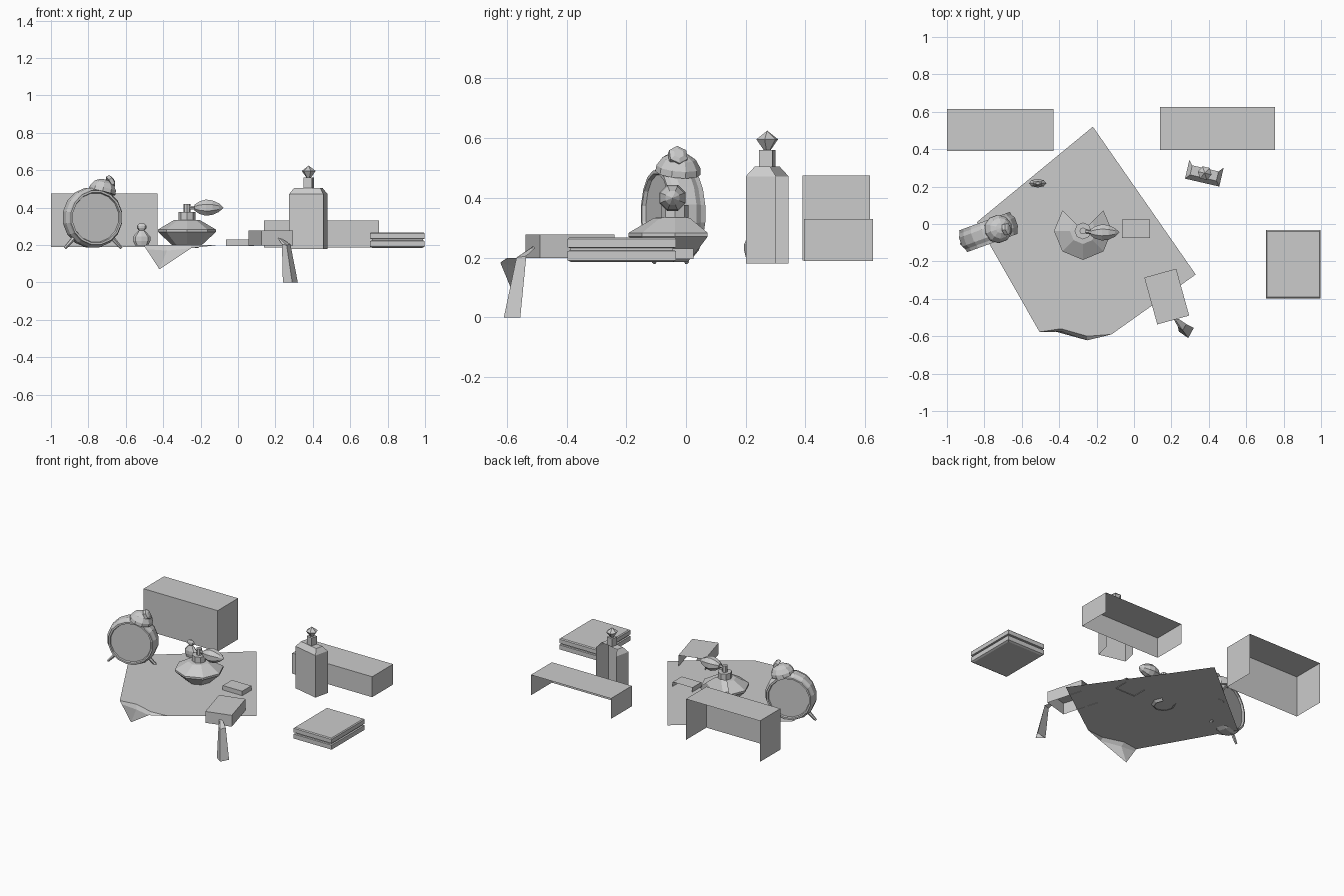
import bpy, bmesh
from math import pi, sin, cos, radians
from mathutils import Matrix, Vector, Euler

if "Cube" in bpy.data.objects:
    bpy.data.objects.remove(bpy.data.objects["Cube"])


def finish(name, bm, loc=(0, 0, 0), rot=(0, 0, 0), scale=(1, 1, 1), smooth=False):
    me = bpy.data.meshes.new(name)
    bm.to_mesh(me)
    bm.free()
    ob = bpy.data.objects.new(name, me)
    bpy.context.collection.objects.link(ob)
    ob.location = loc
    ob.rotation_euler = rot
    ob.scale = scale
    for p in me.polygons:
        p.use_smooth = smooth
    return ob


def lathe(name, profile, n, loc, rot=(0, 0, 0), start=0.0, used=None, scale=(1, 1, 1)):
    """Revolve (r, z) points around z in n steps; 'used' steps leave a gap."""
    bm = bmesh.new()
    used = used or n
    cols = []
    for i in range(used if used == n else used + 1):
        a = start + 2 * pi * i / n
        cols.append([bm.verts.new((r * cos(a), r * sin(a), z)) for r, z in profile])
    for i in range(used):
        a, b = cols[i], cols[(i + 1) % len(cols)]
        for j in range(len(profile) - 1):
            bm.faces.new((a[j], b[j], b[j + 1], a[j + 1]))
    bmesh.ops.remove_doubles(bm, verts=bm.verts, dist=1e-5)
    if used == n:
        bmesh.ops.recalc_face_normals(bm, faces=bm.faces)
    return finish(name, bm, loc, rot, scale)


def open_box(name, x, y, z, size, angle=0.0):
    """Box from z[0] to z[1] without bottom and back."""
    bm = bmesh.new()
    bmesh.ops.create_cube(bm, size=1)
    bm.normal_update()
    gone = [f for f in bm.faces if f.normal.z < -0.5 or f.normal.y > 0.5]
    bmesh.ops.delete(bm, geom=gone, context='FACES')
    h = z[1] - z[0]
    bmesh.ops.scale(bm, vec=(size[0], size[1], h), verts=bm.verts)
    return finish(name, bm, (x, y, (z[0] + z[1]) / 2), (0, 0, radians(angle)))


def rod(name, a, b, r1, r2, n=6):
    a, b = Vector(a), Vector(b)
    d = b - a
    return lathe(name, [(0, 0), (r1, 0), (r2, d.length), (0, d.length)], n, a,
                 d.to_track_quat('Z', 'Y').to_euler())


# open-backed boxes
open_box("back_box_left", -0.715, 0.503, (0.19, 0.475), (0.57, 0.225))
open_box("back_box_right", 0.447, 0.511, (0.188, 0.33), (0.615, 0.23))
open_box("front_box", 0.175, -0.388, (0.198, 0.277), (0.177, 0.26), 15.5)
open_box("tiny_box", 0.01, -0.025, (0.195, 0.23), (0.15, 0.1))

# layered square case: rectangular rings lofted upward
bm = bmesh.new()
rings = []
for inset, z in [(0.012, 0.185), (0, 0.191), (0, 0.222), (0.01, 0.224), (0.01, 0.232),
                 (0, 0.234), (0, 0.262), (0.006, 0.268)]:
    w, d = 0.146 - inset, 0.182 - inset
    rings.append([bm.verts.new((sx * w, sy * d, z))
                  for sx, sy in ((-1, -1), (1, -1), (1, 1), (-1, 1))])
for lo, hi in zip(rings, rings[1:]):
    for i in range(4):
        j = (i + 1) % 4
        bm.faces.new((lo[i], lo[j], hi[j], hi[i]))
bm.faces.new(rings[0][::-1])
bm.faces.new(rings[-1])
finish("flat_case", bm, (0.852, -0.215, 0))

# cloth with one corner hanging over the front edge
bm = bmesh.new()
back = [(-0.84, 0.01), (-0.505, -0.577)]
edge = [(-0.39, -0.56), (-0.25, -0.6), (-0.12, -0.59)]
flat = [bm.verts.new((x, y, 0.199)) for x, y in
        back + edge + [(0.33, -0.27), (-0.22, 0.52)]]
bm.faces.new(flat)
bend = [bm.verts.new(p) for p in ((-0.49, -0.578, 0.178), (-0.38, -0.575, 0.17),
                                  (-0.25, -0.622, 0.183))]
tip = bm.verts.new((-0.42, -0.575, 0.07))
l, m1, m2, r = flat[1:5]
bm.faces.new((l, bend[0], bend[1], m1))
bm.faces.new((m1, bend[1], bend[2], m2))
bm.faces.new((m2, bend[2], r))
bm.faces.new((bend[0], tip, bend[1]))
bm.faces.new((bend[1], tip, bend[2]))
finish("draped_cloth", bm)

# ribbon hanging in front, folded cross-section
bm = bmesh.new()
rows = [[(0.212, -0.508, 0.24), (0.225, -0.518, 0.232), (0.24, -0.508, 0.23)],
        [(0.235, -0.55, 0.205), (0.26, -0.568, 0.2), (0.28, -0.535, 0.205)],
        [(0.24, -0.575, 0), (0.29, -0.61, 0), (0.32, -0.555, 0)]]
rows = [[bm.verts.new(p) for p in row] for row in rows]
for a, b in zip(rows, rows[1:]):
    for i in range(3):
        j = (i + 1) % 3
        bm.faces.new((a[i], b[i], b[j], a[j]))
bmesh.ops.recalc_face_normals(bm, faces=bm.faces)
finish("hanging_ribbon", bm)

# alarm clock: drum, feet, bell and striker
c = Vector((-0.778, -0.043, 0.347))
turn = Matrix.Rotation(radians(20), 3, 'Z')
lathe("clock_drum", [(0, 0.05), (0.132, 0.05), (0.136, 0.062), (0.147, 0.062), (0.15, 0.045),
                     (0.162, 0.025), (0.162, -0.025), (0.15, -0.045), (0.147, -0.062),
                     (0.136, -0.062), (0.132, -0.05), (0, -0.05)], 16, c,
      (pi / 2, 0, radians(20)), start=pi / 16)
for side, label in ((-1, "left"), (1, "right")):
    rod("clock_foot_" + label, c + turn @ Vector((side * 0.105, -0.01, -0.105)),
        c + turn @ Vector((side * 0.16, -0.01, -0.163)), 0.013, 0.008)
tilt = (0, radians(14), radians(20))
lathe("clock_bell", [(0, 0), (0.076, 0), (0.074, 0.022), (0.056, 0.05), (0.028, 0.066),
                     (0, 0.07)], 10, (-0.727, -0.027, 0.483), tilt)
lathe("bell_striker", [(0, 0), (0.034, 0), (0.034, 0.02), (0.018, 0.028), (0, 0.028)], 6,
      (-0.69, -0.03, 0.535), (0, radians(60), radians(15)))

# tiny flacon
lathe("tiny_flacon", [(0, 0.198), (0.034, 0.198), (0.046, 0.222), (0.046, 0.245),
                      (0.022, 0.272), (0.014, 0.277), (0.026, 0.29), (0.026, 0.302),
                      (0.013, 0.315), (0, 0.315)], 8, (-0.515, 0.218, 0), scale=(1, 0.5, 1))

# atomizer: the rear two of eight segments are open
ax, ay = -0.273, -0.037
lathe("atomizer_body", [(0.06, 0.185), (0.085, 0.205), (0.155, 0.27), (0.155, 0.283),
                        (0.07, 0.333), (0.045, 0.335)], 8, (ax, ay, 0),
      start=radians(135), used=6)
lathe("atomizer_collar", [(0.045, 0.333), (0.045, 0.376), (0, 0.376)], 8, (ax, ay, 0))
lathe("atomizer_nozzle", [(0.018, 0.37), (0.018, 0.42), (0, 0.42)], 8, (ax, ay, 0))
rod("atomizer_tube", (ax, ay, 0.4), (-0.22, -0.045, 0.4), 0.01, 0.01)
lathe("atomizer_bulb", [(0, 0), (0.018, 0), (0.036, 0.025), (0.047, 0.06), (0.042, 0.095),
                        (0.025, 0.13), (0, 0.155)], 8, (-0.232, -0.045, 0.4), (0, pi / 2, 0),
      start=pi / 8)

# tall bottle: open back, sloped shoulders, faceted stopper
bm = bmesh.new()
rings = []
for w, d, z in ((0.094, 0.052, 0.18), (0.094, 0.052, 0.472), (0.072, 0.026, 0.505)):
    rings.append([bm.verts.new((sx * w, sy * d, z))
                  for sx, sy in ((-1, 1), (-1, -1), (1, -1), (1, 1))])
for lo, hi in zip(rings, rings[1:]):
    for i in range(3):
        bm.faces.new((lo[i], lo[i + 1], hi[i + 1], hi[i]))
bm.faces.new(rings[-1])
finish("tall_bottle", bm, (0.376, 0.272, 0), (0, 0, radians(-13)))
lathe("bottle_neck", [(0.032, 0.503), (0.032, 0.56), (0, 0.56)], 4, (0.378, 0.272, 0),
      (0, 0, radians(-13)), start=pi / 4)
lathe("bottle_stopper", [(0, 0.555), (0.012, 0.56), (0.038, 0.596), (0, 0.625)], 6,
      (0.378, 0.272, 0), (0, 0, radians(-13)))
